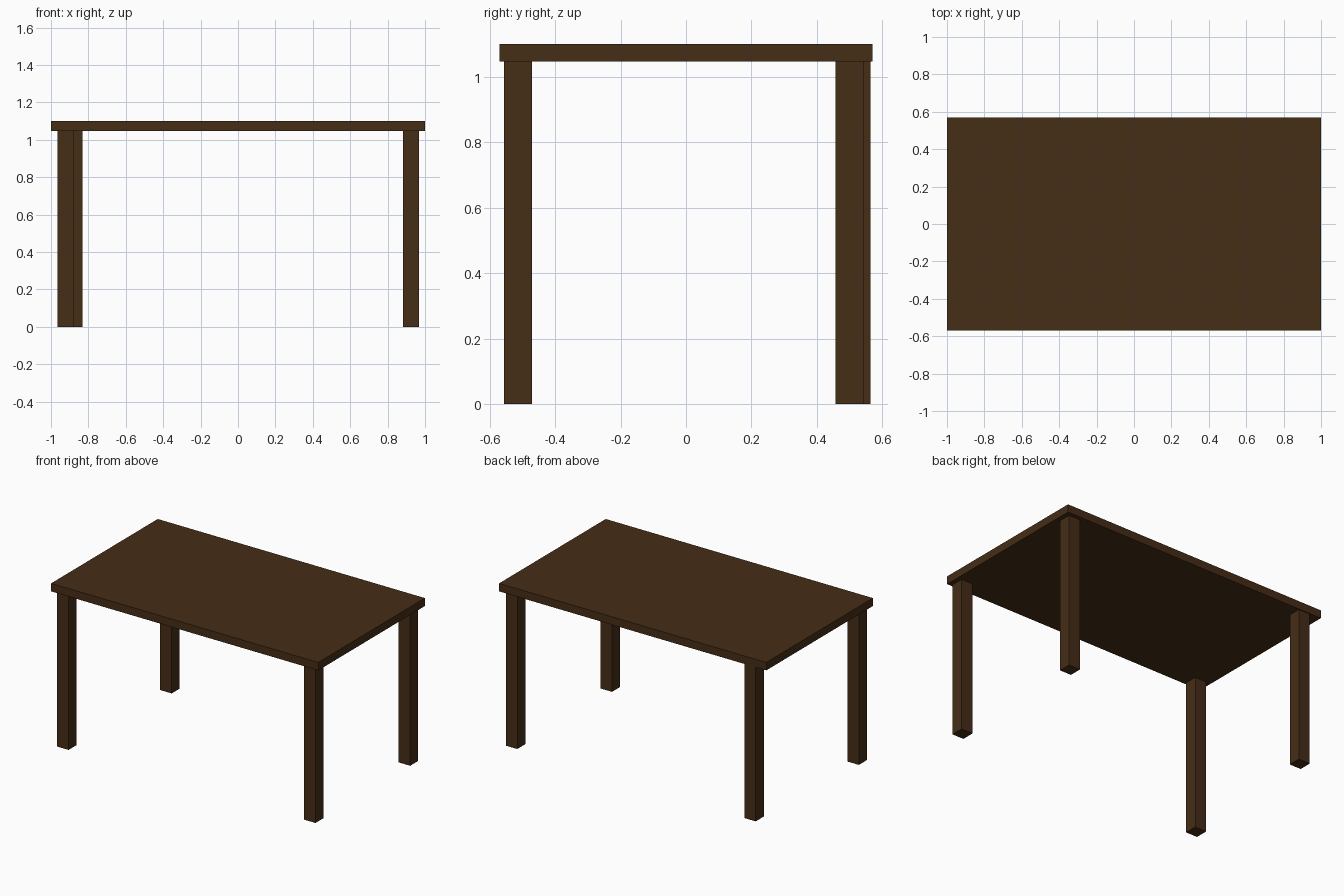
import bpy

if "Cube" in bpy.data.objects:
    bpy.data.objects.remove(bpy.data.objects["Cube"])

wood = bpy.data.materials.new("dark_wood")
wood.diffuse_color = (0.06, 0.026, 0.008, 1)
wood.use_nodes = True
wood.node_tree.nodes["Principled BSDF"].inputs["Base Color"].default_value = wood.diffuse_color


def box(name, center, size):
    bpy.ops.mesh.primitive_cube_add(size=1, location=center)
    ob = bpy.context.object
    ob.name = name
    ob.scale = size
    bpy.ops.object.transform_apply(location=False, rotation=False, scale=True)
    ob.data.materials.append(wood)
    return ob


WIDTH, DEPTH, HEIGHT = 2.0, 1.14, 1.1
THICK, LEG = 0.054, 0.086
leg_h = HEIGHT - THICK

# Table top
box("table_top", (0, 0, HEIGHT - THICK / 2), (WIDTH, DEPTH, THICK))

# Legs (the back left one is set slightly further in along x)
legs = {
    "front_left_leg": (-0.922, -0.513),
    "front_right_leg": (0.926, -0.513),
    "back_right_leg": (0.926, 0.500),
    "back_left_leg": (-0.874, 0.521),
}
for name, (x, y) in legs.items():
    box(name, (x, y, leg_h / 2), (LEG, LEG, leg_h))
